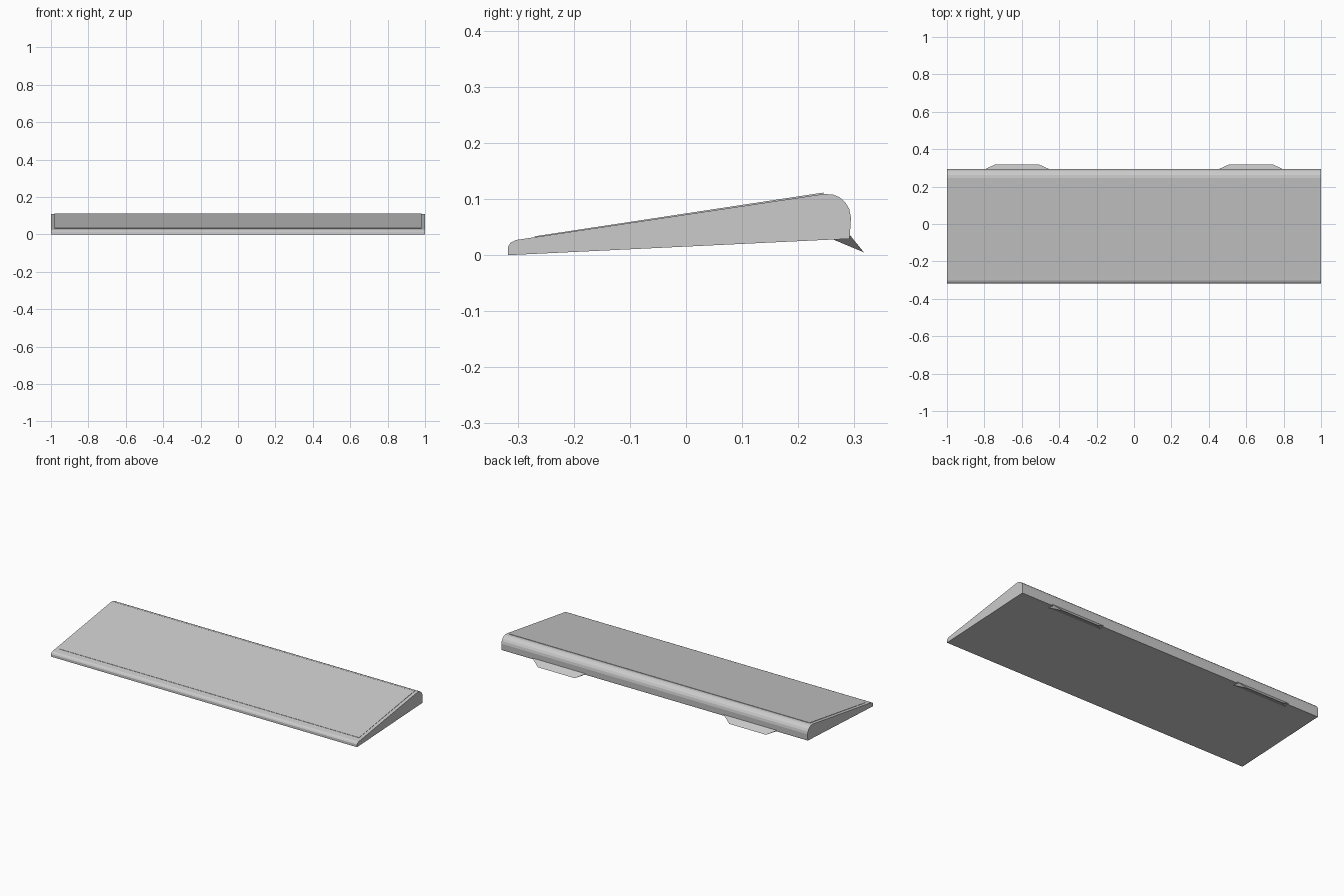
import bpy

if "Cube" in bpy.data.objects:
    bpy.data.objects.remove(bpy.data.objects["Cube"])


def prism(name, near, far):
    """Solid between two matching outlines of 3D points."""
    n = len(near)
    faces = [tuple(range(n)), tuple(reversed(range(n, 2 * n)))]
    faces += [(i, i + n, (i + 1) % n + n, (i + 1) % n) for i in range(n)]
    mesh = bpy.data.meshes.new(name)
    mesh.from_pydata(near + far, [], faces)
    obj = bpy.data.objects.new(name, mesh)
    bpy.context.collection.objects.link(obj)
    return obj


def extrude_x(name, profile, half):
    # profile runs clockwise seen from +x
    return prism(name, [(-half, y, z) for y, z in profile],
                 [(half, y, z) for y, z in profile])


# Wedge shell with rounded front lip and rounded back edge
body = [(-0.317, 0.0), (-0.317, 0.015), (-0.313, 0.022), (-0.303, 0.027),
        (0.245, 0.109), (0.262, 0.108), (0.274, 0.103), (0.284, 0.094),
        (0.291, 0.082), (0.294, 0.067), (0.292, 0.035), (0.291, 0.029),
        (0.265, 0.028)]
extrude_x("wedge_body", body, 1.0)

# Thin raised panel on the sloping top
panel = [(-0.270, 0.028), (-0.270, 0.0335), (0.245, 0.1115), (0.245, 0.105)]
extrude_x("top_panel", panel, 0.98)

# Two flip-out feet at the back, tapering to a narrow lower edge
foot = [(0.262, 0.028, 0.175), (0.292, 0.036, 0.175), (0.317, 0.005, 0.12)]
for label, cx in (("left", -0.625), ("right", 0.625)):
    prism(label + "_foot", [(cx - w, y, z) for y, z, w in foot],
          [(cx + w, y, z) for y, z, w in foot])
